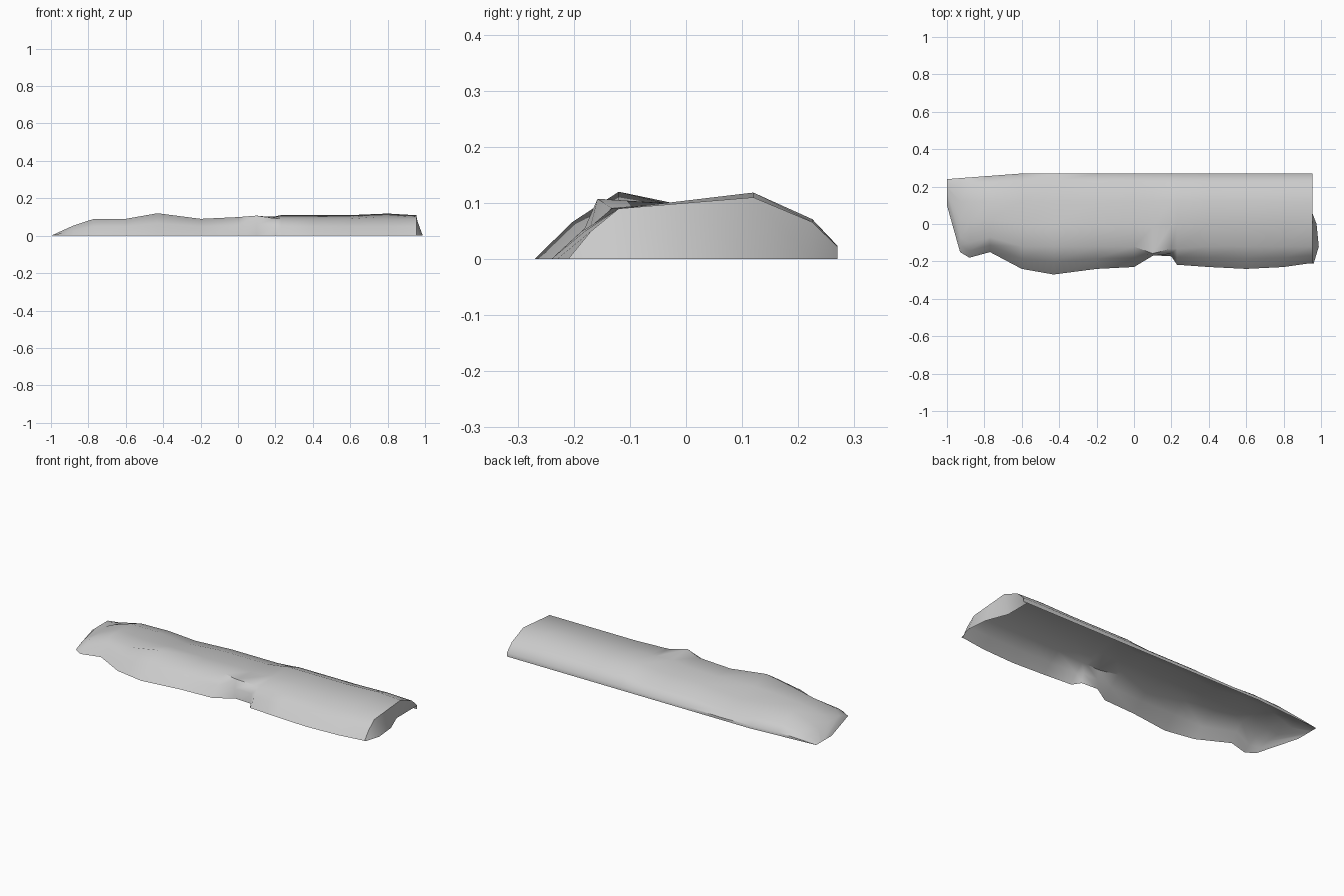
import bpy
import bmesh
from math import exp, hypot

default_cube = bpy.data.objects.get("Cube")
if default_cube:
    bpy.data.objects.remove(default_cube)


def make_material(name, brightness):
    material = bpy.data.materials.new(name)
    material.use_nodes = True
    colour = (brightness, brightness, brightness, 1)
    material.diffuse_color = colour
    shader = material.node_tree.nodes["Principled BSDF"]
    shader.inputs["Base Color"].default_value = colour
    return material


def bump(distance, width):
    """Bell-shaped swelling that fades away with distance."""
    return exp(-(distance / width) ** 2)


def blend(start, end, amount):
    return start + (end - start) * amount


def ramp(value, start, end):
    return min(max((value - start) / (end - start), 0), 1)


# Ragged front foot, from the sloping end to the blunt end
front_foot = [
    (-1, .1), (-.93, -.15), (-.88, -.18), (-.77, -.15), (-.6, -.24),
    (-.43, -.27), (-.2, -.24), (0, -.23), (.1, -.18), (.2, -.18),
    (.23, -.22), (.4, -.23), (.6, -.24), (.8, -.23), (.94, -.21),
]

NOTCH = .14      # gap between the two slabs
PEAK = -.43      # pointed knob on the lower slab
CREST = .12      # distance of both crests from the centre line


def crest_heights(x):
    """Heights of the front and back crests at a given length."""
    rise = ramp(x, -1, -.8)
    step = ramp(x, NOTCH, .23)
    front = .09 + .03 * bump(x - PEAK, .07) + .02 * bump(x - .07, .08)
    back = .09 + .02 * step - .02 * bump(x - PEAK, .1) + .01 * bump(x - .82, .05)
    return front * rise, back * rise


def section(x, foot):
    """Cross-section from the front foot, over the crests, to the back foot."""
    front_height, back_height = crest_heights(x)
    back_foot = blend(.24, .27, ramp(x, -1, -.6))
    undercut = bump(x - NOTCH, .06)
    crest = blend(max(-CREST, foot + .08), foot - .01, undercut)
    rear = max(CREST, blend(crest, back_foot, .5))
    shoulder = blend(rear, back_foot, .7)
    return [
        (x, foot + .02 * undercut, 0),
        (x, blend(foot, crest, .45), front_height * .55),
        (x, crest, front_height),
        (x, blend(crest, rear, .5), (front_height + back_height) / 2),
        (x, rear, back_height),
        (x, shoulder, back_height * .6),
        (x, back_foot, back_height * .2),
        (x, back_foot, 0),
    ]


def blunt_end(shape):
    """Closing wall: slopes out at the front and is undercut at the back."""
    top = [(x + .015, y, z) for x, y, z in shape]
    bottom = []
    for x, y, z in shape:
        nose = .06 * (1 - ramp(hypot(y + .08, 0), 0, .2))
        bottom.append((x + nose - .01 * ramp(y, 0, .1), y, 0))
    return [top, bottom]


sections = [section(x, foot) for x, foot in front_foot]
sections += blunt_end(sections[-1])

# Loft the sections into one open shell
mesh = bpy.data.meshes.new("rock_mound")
shell = bmesh.new()
rows = [[shell.verts.new(point) for point in shape] for shape in sections]
for row, following in zip(rows, rows[1:]):
    for a, b, c, d in zip(row, following, following[1:], row[1:]):
        shell.faces.new((a, b, c, d))
bmesh.ops.remove_doubles(shell, verts=shell.verts, dist=.001)
shell.to_mesh(mesh)
shell.free()
mesh.materials.append(make_material("light grey stone", .6))

mound = bpy.data.objects.new("rock_mound", mesh)
bpy.context.collection.objects.link(mound)

# Soft slopes with sharp creases
bpy.context.view_layer.objects.active = mound
mound.select_set(True)
bpy.ops.object.shade_smooth_by_angle(angle=.9)
